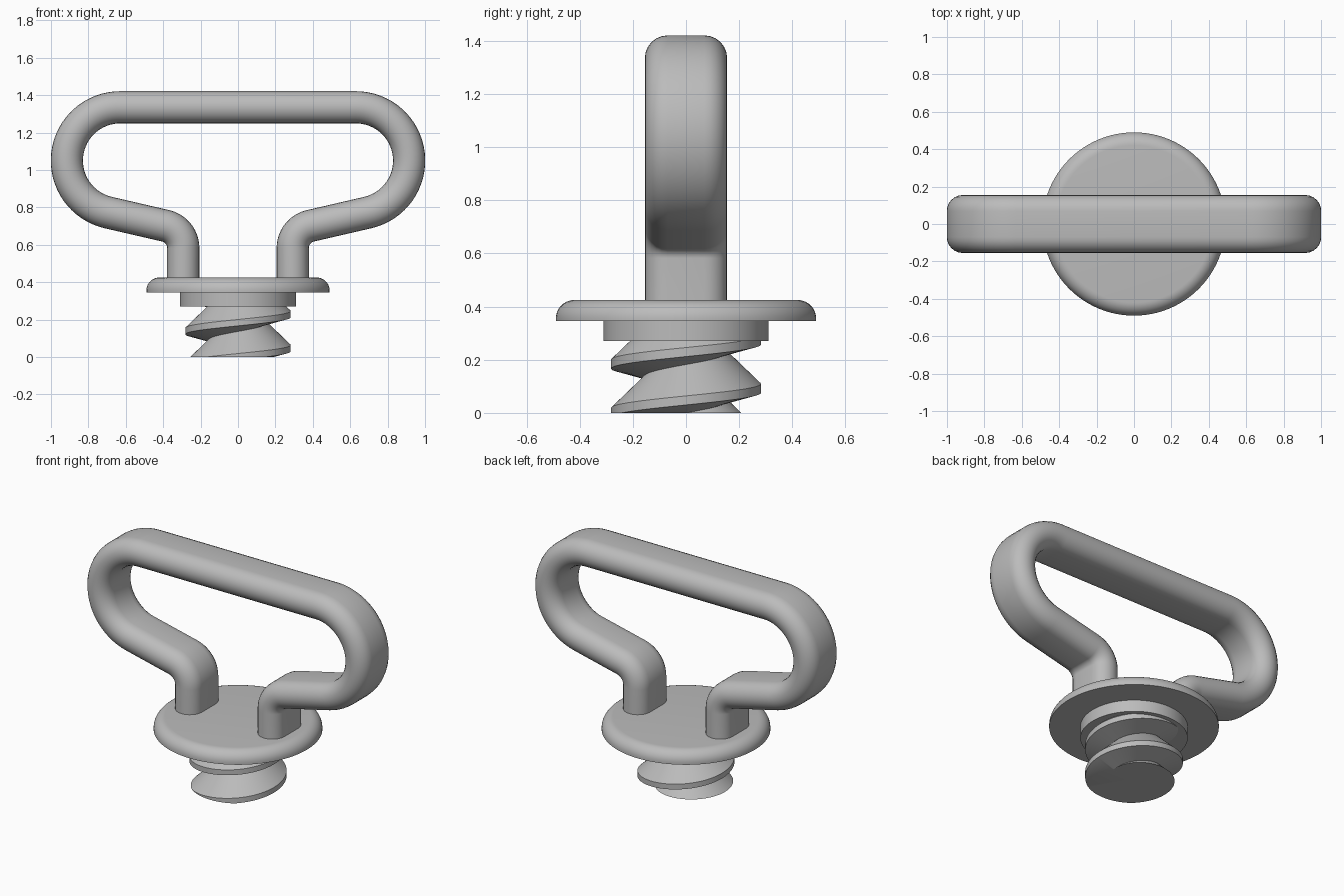
import bpy, bmesh
from math import sin, cos, pi, radians, tau

cube = bpy.data.objects.get("Cube")
if cube:
    bpy.data.objects.remove(cube, do_unlink=True)

metal = bpy.data.materials.new("grey metal")
metal.use_nodes = True
metal.diffuse_color = (0.5, 0.5, 0.5, 1)
metal.node_tree.nodes["Principled BSDF"].inputs["Base Color"].default_value = (0.5, 0.5, 0.5, 1)


def build(name, rows, closed, caps=False):
    """Skin a list of equally long point rows, then merge and smooth it."""
    bm = bmesh.new()
    grid = [[bm.verts.new(p) for p in row] for row in rows]
    n = len(grid[0])
    for a, b in zip(grid, grid[1:]):
        for j in range(n if closed else n - 1):
            k = (j + 1) % n
            bm.faces.new((a[j], a[k], b[k], b[j]))
    if caps:
        bm.faces.new(grid[0])
        bm.faces.new(grid[-1])
    bmesh.ops.remove_doubles(bm, verts=bm.verts, dist=1e-5)
    bmesh.ops.recalc_face_normals(bm, faces=bm.faces)
    mesh = bpy.data.meshes.new(name)
    bm.to_mesh(mesh)
    bm.free()
    mesh.materials.append(metal)
    obj = bpy.data.objects.new(name, mesh)
    bpy.context.collection.objects.link(obj)
    bpy.ops.object.select_all(action='DESELECT')
    obj.select_set(True)
    bpy.context.view_layer.objects.active = obj
    bpy.ops.object.shade_smooth_by_angle(angle=radians(30))
    return obj


def lathe(name, profile, steps=96):
    rows = [[(r * cos(tau * i / steps), r * sin(tau * i / steps), z) for r, z in profile]
            for i in range(steps + 1)]
    return build(name, rows, closed=False)


def arc(cx, cz, r, start, end, steps, side):
    """Path points with the in-plane direction pointing inside the loop."""
    out = []
    for i in range(steps + 1):
        a = radians(start + (end - start) * i / steps)
        out.append((cx + r * cos(a), cz + r * sin(a), side * cos(a), side * sin(a)))
    return out


# Handle: flat bar with rounded edges swept along a mirrored path
half_path = [(0.2925, 0.40, -1, 0)]
half_path += arc(0.415, 0.582, 0.1225, 180, 103, 14, 1)
half_path += arc(0.63, 1.05, 0.285, -77, 90, 32, -1)
path = half_path + [(-x, z, -nx, nz) for x, z, nx, nz in reversed(half_path)]

radius, half_depth = 0.086, 0.155
section = []
for i in range(13):
    a = pi * i / 12
    section.append((radius * cos(a), half_depth - radius + radius * sin(a)))
section += [(-u, -y) for u, y in section]
build("handle", [[(x + u * nx, y, z + u * nz) for u, y in section]
                 for x, z, nx, nz in path], closed=True, caps=True)

# Round plate with a rounded upper edge
edge = [(0.42 + 0.07 * cos(pi / 2 * i / 10), 0.355 + 0.07 * sin(pi / 2 * i / 10))
        for i in range(11)]
lathe("plate", [(0, 0.345), (0.49, 0.345)] + edge + [(0, 0.425)])

# Plain collar under the plate
lathe("collar", [(0, 0.27), (0.31, 0.27), (0.31, 0.35), (0, 0.35)])

# Screw thread: slanted ridge wound round a core, trimmed flat at both ends
PITCH, TOP, TURN_STEPS = 0.182, 0.29, 120
ridge = [(-0.047, 0.158), (-0.017, 0.282), (0.017, 0.282), (0.135, 0.158)]


def thread_radius(offset):
    offset = (offset - ridge[0][0]) % PITCH + ridge[0][0]
    for (z0, r0), (z1, r1) in zip(ridge, ridge[1:]):
        if offset <= z1:
            return r0 + (r1 - r0) * (offset - z0) / (z1 - z0)
    return ridge[-1][1]


columns = []
for i in range(TURN_STEPS + 1):
    angle = tau * i / TURN_STEPS
    crest = 0.047 + PITCH * i / TURN_STEPS
    column = [(0, 0, 0)]
    for turn in range(-3, 4):
        for offset, _ in ridge[:3]:
            z = min(max(crest + turn * PITCH + offset, 0), TOP)
            r = thread_radius(z - crest)
            column.append((r * cos(angle), r * sin(angle), z))
    columns.append(column + [(0, 0, TOP)])
build("screw_thread", columns, closed=False)
